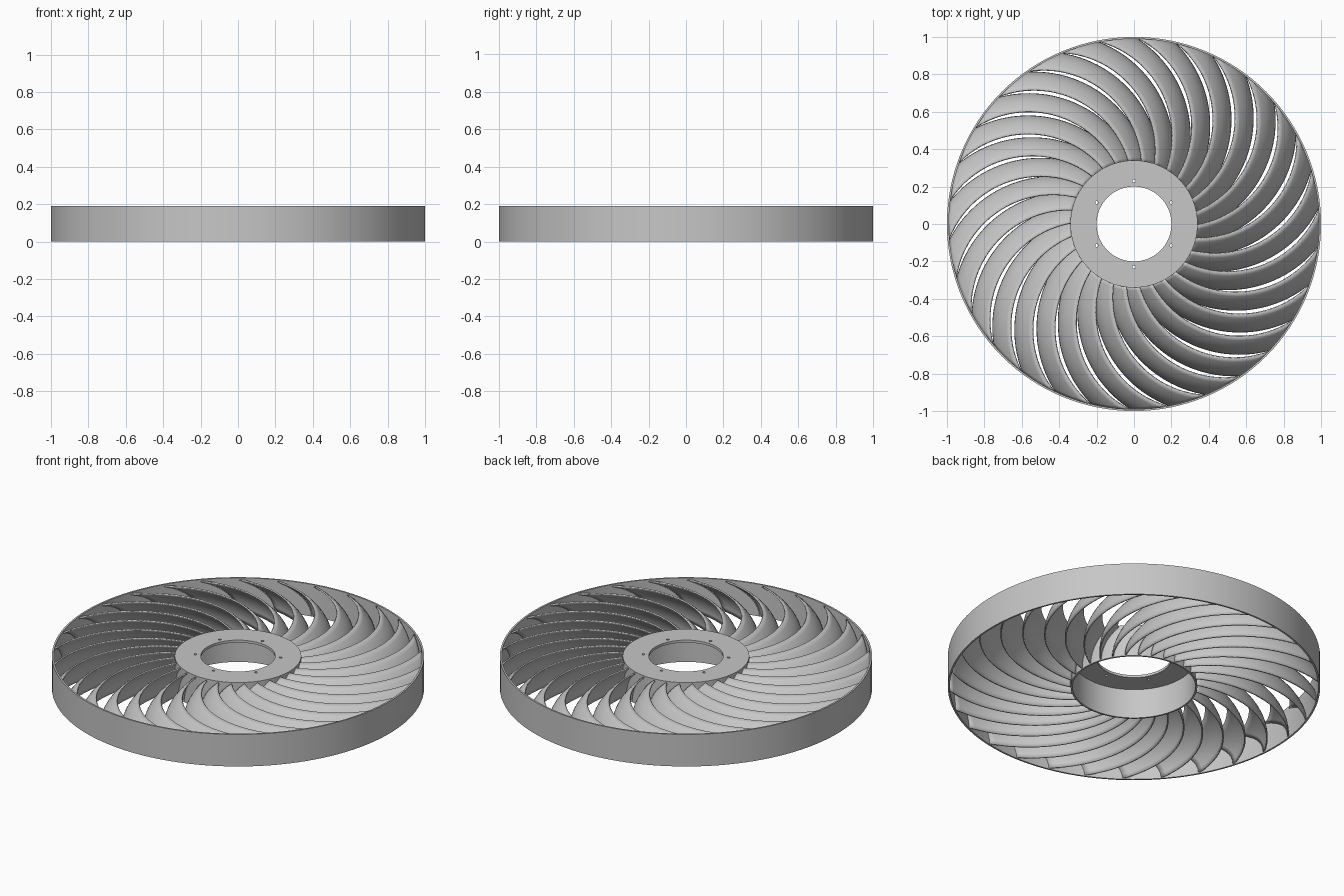
import bpy, bmesh
from math import acos, atan2, cos, sin, pi, radians

cube = bpy.data.objects.get("Cube")
if cube:
    bpy.data.objects.remove(cube, do_unlink=True)

HEIGHT = 0.19
HUB_R, RIM_R = 0.34, 1.0
BLADES = 30

grey = bpy.data.materials.new("satin_grey")
grey.use_nodes = True
grey.diffuse_color = (0.57, 0.57, 0.57, 1)
grey.node_tree.nodes["Principled BSDF"].inputs["Base Color"].default_value = (0.57, 0.57, 0.57, 1)


def make_object(name, bm):
    bmesh.ops.recalc_face_normals(bm, faces=bm.faces)
    mesh = bpy.data.meshes.new(name)
    bm.to_mesh(mesh)
    bm.free()
    mesh.materials.append(grey)
    obj = bpy.data.objects.new(name, mesh)
    bpy.context.collection.objects.link(obj)
    return obj


def smooth(obj):
    bpy.ops.object.select_all(action='DESELECT')
    obj.select_set(True)
    bpy.context.view_layer.objects.active = obj
    bpy.ops.object.shade_smooth_by_angle(angle=radians(35))


def revolve(name, profile, steps=128):
    """Turn a closed (radius, height) profile round the z axis."""
    bm = bmesh.new()
    rings = []
    for i in range(steps):
        a = 2 * pi * i / steps
        rings.append([bm.verts.new((r * cos(a), r * sin(a), z)) for r, z in profile])
    n = len(profile)
    for i in range(steps):
        p, q = rings[i], rings[(i + 1) % steps]
        for j in range(n):
            k = (j + 1) % n
            bm.faces.new((p[j], q[j], q[k], p[k]))
    return make_object(name, bm)


# Outer rim: a thin upright band
rim = revolve("outer_rim", [(RIM_R - 0.01, 0), (RIM_R, 0),
                            (RIM_R, HEIGHT), (RIM_R - 0.01, HEIGHT)])
smooth(rim)

# Hub: a cup open below, with a holed top plate
plate = HEIGHT - 0.015
hub = revolve("hub", [(0.2, HEIGHT), (HUB_R, HEIGHT), (HUB_R, 0),
                      (HUB_R - 0.01, 0), (HUB_R - 0.01, plate), (0.2, plate)])

# Six screw holes through the top plate
bm = bmesh.new()
for i in range(6):
    a = radians(90 + 60 * i)
    made = bmesh.ops.create_cone(bm, cap_ends=True, segments=16,
                                 radius1=0.008, radius2=0.008, depth=0.1)
    bmesh.ops.translate(bm, verts=made["verts"], vec=(0.23 * cos(a), 0.23 * sin(a), HEIGHT))
cutter = make_object("screw_hole_cutter", bm)
cutter.hide_render = True
cut = hub.modifiers.new("screw_holes", 'BOOLEAN')
cut.operation = 'DIFFERENCE'
cut.solver = 'EXACT'
cut.object = cutter
bpy.context.view_layer.objects.active = hub
bpy.ops.object.modifier_apply(modifier=cut.name)
bpy.data.objects.remove(cutter, do_unlink=True)
smooth(hub)

# Blades: concentric arcs in plan, from a low outer edge to a high inner edge
ARC_D = 0.568
ARC_LOW, ARC_HIGH = 0.62, 0.525
ALONG, ACROSS = 32, 8
ARCH = radians(45)


def arc_angle(r, arc_r):
    """Polar angle at which the off-centre arc of radius arc_r crosses radius r."""
    phi = acos((ARC_D ** 2 + arc_r ** 2 - r * r) / (2 * ARC_D * arc_r))
    return -atan2(arc_r * sin(phi), ARC_D - arc_r * cos(phi))


bm = bmesh.new()
for b in range(BLADES):
    turn = 2 * pi * b / BLADES + radians(4.4)
    grid = []
    for i in range(ALONG + 1):
        r = HUB_R - 0.005 + (RIM_R - HUB_R) * i / ALONG
        row = []
        for j in range(ACROSS + 1):
            t = ARCH * j / ACROSS
            s = (1 - cos(t)) / (1 - cos(ARCH))
            a = turn + arc_angle(r, ARC_LOW + (ARC_HIGH - ARC_LOW) * s)
            z = 0.006 + (HEIGHT - 0.016) * sin(t) / sin(ARCH)
            row.append(bm.verts.new((r * cos(a), r * sin(a), z)))
        grid.append(row)
    for p, q in zip(grid, grid[1:]):
        for j in range(ACROSS):
            bm.faces.new((p[j], q[j], q[j + 1], p[j + 1]))
blades = make_object("blades", bm)
shell = blades.modifiers.new("thickness", 'SOLIDIFY')
shell.thickness = 0.008
shell.offset = 0
smooth(blades)
